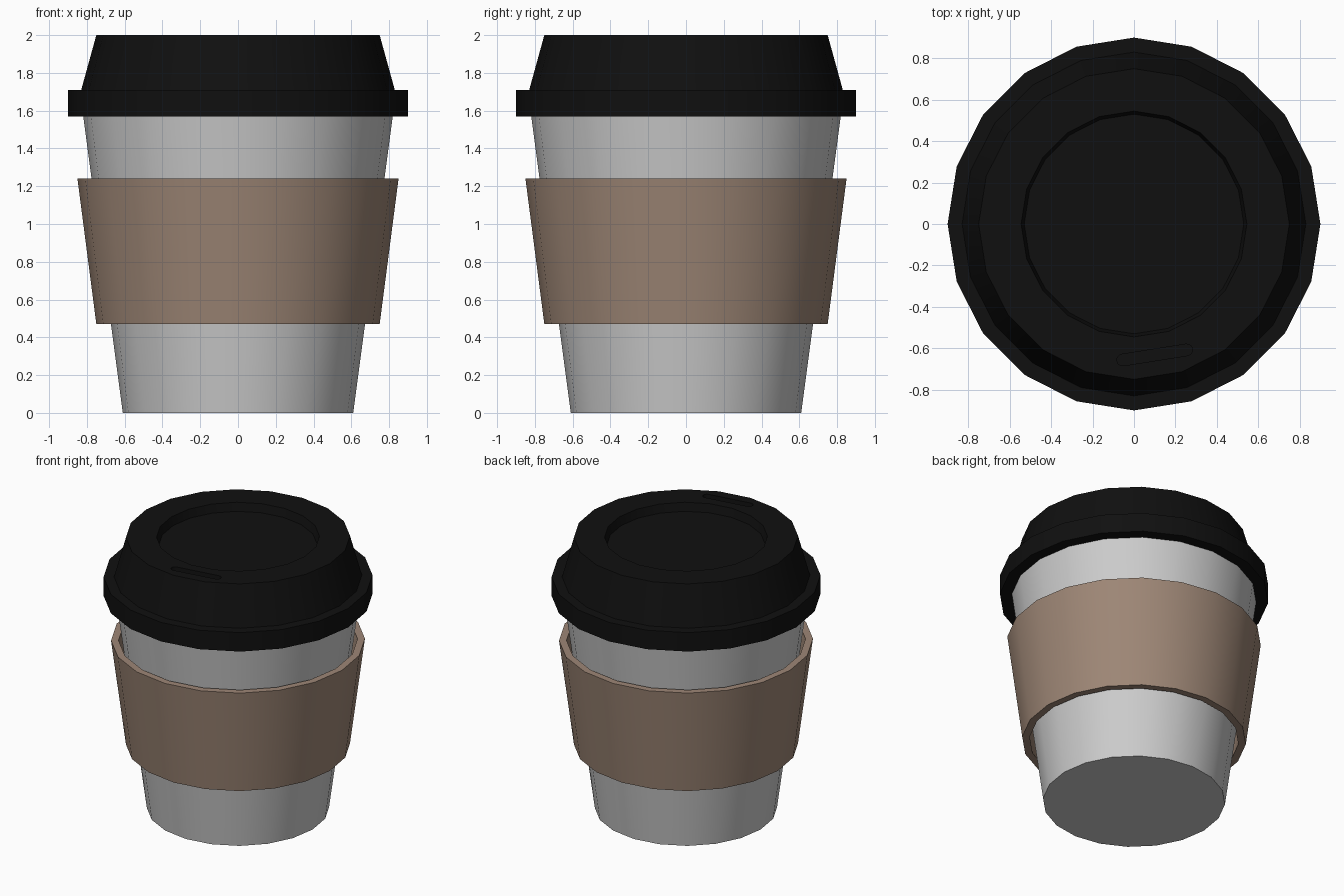
import bpy, bmesh, math
from mathutils import Matrix

if "Cube" in bpy.data.objects:
    bpy.data.objects.remove(bpy.data.objects["Cube"])

SIDES = 20


def material(name, rgb):
    m = bpy.data.materials.new(name)
    m.diffuse_color = (*rgb, 1)
    m.use_nodes = True
    m.node_tree.nodes["Principled BSDF"].inputs["Base Color"].default_value = m.diffuse_color
    return m


def lathe(name, profile, mat=None, closed=False):
    """Revolve (radius, z) points about z; open ends are capped unless the profile is a closed loop."""
    bm = bmesh.new()
    rings = [[bm.verts.new((r * math.cos(2 * math.pi * i / SIDES),
                            r * math.sin(2 * math.pi * i / SIDES), z))
              for i in range(SIDES)] for r, z in profile]
    pairs = list(zip(rings, rings[1:]))
    if closed:
        pairs.append((rings[-1], rings[0]))
    else:
        bm.faces.new(rings[0])
        bm.faces.new(rings[-1])
    for a, b in pairs:
        for i in range(SIDES):
            j = (i + 1) % SIDES
            bm.faces.new((a[i], a[j], b[j], b[i]))
    bmesh.ops.recalc_face_normals(bm, faces=bm.faces)
    mesh = bpy.data.meshes.new(name)
    bm.to_mesh(mesh)
    bm.free()
    obj = bpy.data.objects.new(name, mesh)
    bpy.context.collection.objects.link(obj)
    if mat:
        mesh.materials.append(mat)
    bpy.ops.object.select_all(action='DESELECT')
    obj.select_set(True)
    bpy.context.view_layer.objects.active = obj
    bpy.ops.object.shade_smooth_by_angle(angle=math.radians(30))
    return obj


brown = material("sleeve_brown", (0.34, 0.24, 0.18))
black = material("lid_black", (0.005, 0.005, 0.005))

# Tapered paper cup
lathe("cup", [(0.61, 0), (0.826, 1.62)])

# Cardboard sleeve, standing slightly off the cup
lathe("sleeve", [(0.75, 0.47), (0.85, 1.24), (0.80, 1.24), (0.70, 0.47)], brown, closed=True)

# Lid with flange, raised dome and sunken centre
lid = lathe("lid", [(0.80, 1.57), (0.90, 1.57), (0.90, 1.71), (0.83, 1.71),
                    (0.75, 2.0), (0.545, 2.0), (0.53, 1.94)], black)

# Rounded sip slot, cut through the top near the front edge
length, radius, steps = 0.37, 0.028, 6
bm = bmesh.new()
outline = []
for side in (1, -1):
    for k in range(steps + 1):
        a = math.pi * k / steps - math.pi / 2
        outline.append(bm.verts.new((side * (length / 2 - radius + radius * math.cos(a)),
                                     side * radius * math.sin(a), -0.06)))
face = bm.faces.new(outline)
ext = bmesh.ops.extrude_face_region(bm, geom=[face])
bmesh.ops.translate(bm, vec=(0, 0, 0.12),
                    verts=[g for g in ext["geom"] if isinstance(g, bmesh.types.BMVert)])
bmesh.ops.recalc_face_normals(bm, faces=bm.faces)
mesh = bpy.data.meshes.new("sip_slot_cutter")
bm.to_mesh(mesh)
bm.free()
mesh.materials.append(black)
cutter = bpy.data.objects.new("sip_slot_cutter", mesh)
bpy.context.collection.objects.link(cutter)
cutter.matrix_world = Matrix.Rotation(math.radians(9), 4, 'Z') @ Matrix.Translation((0, -0.64, 2.0))
cutter.hide_render = True
cutter.hide_set(True)
cut = lid.modifiers.new("sip_slot", 'BOOLEAN')
cut.operation = 'DIFFERENCE'
cut.object = cutter
